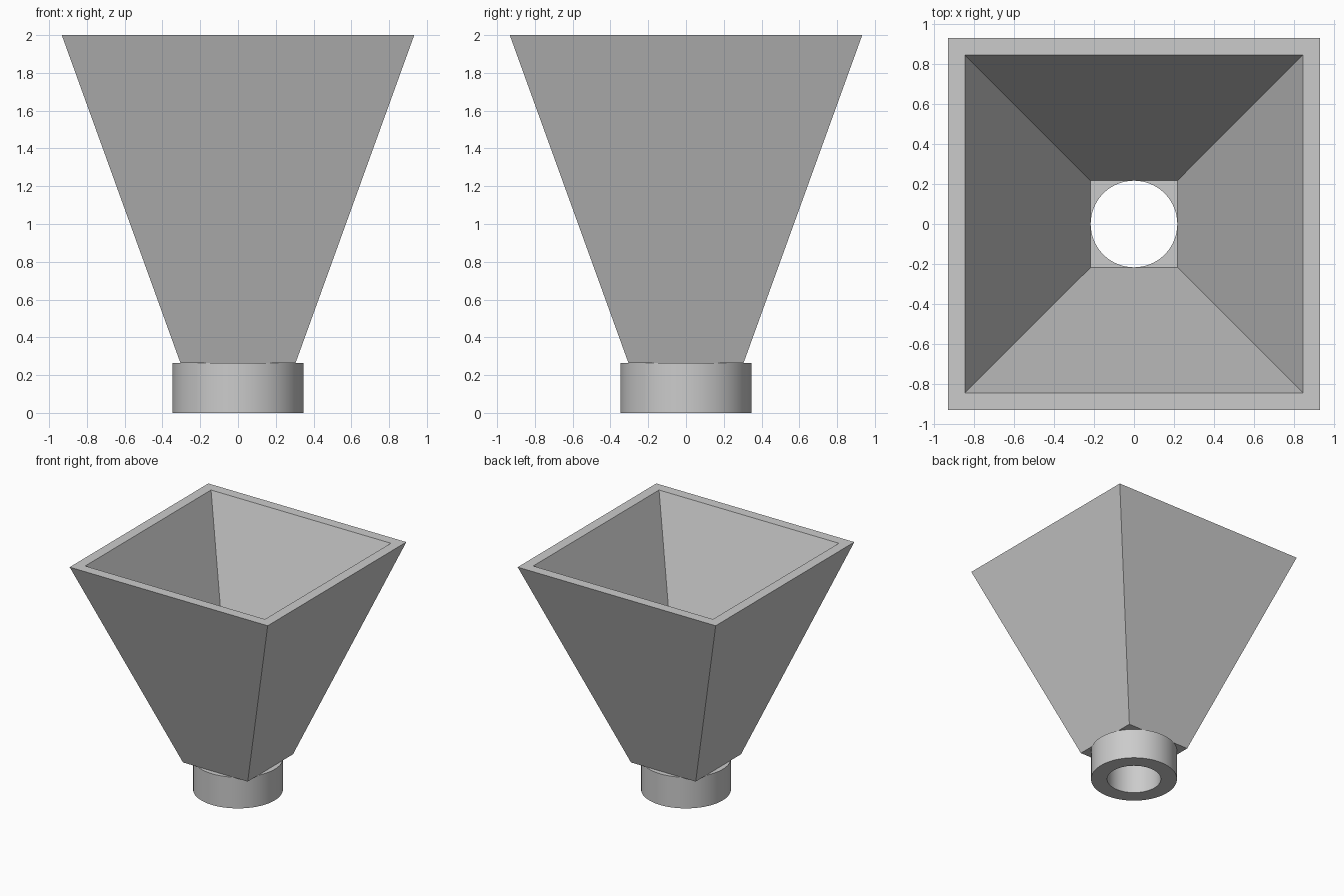
import bpy
import bmesh
from math import cos, sin, pi, sqrt, radians

cube = bpy.data.objects.get("Cube")
if cube:
    bpy.data.objects.remove(cube, do_unlink=True)

COLLAR_TOP = 0.265
BORE = 0.217

grey = bpy.data.materials.new("plain grey")
grey.use_nodes = True
grey.diffuse_color = (0.6, 0.6, 0.6, 1)
grey.node_tree.nodes["Principled BSDF"].inputs["Base Color"].default_value = grey.diffuse_color


def hollow_body(name, profile, sides, turn=0.0):
    """Sweep a closed (radius, z) profile around the z axis."""
    bm = bmesh.new()
    rings = []
    for r, z in profile:
        angles = [turn + 2 * pi * i / sides for i in range(sides)]
        rings.append([bm.verts.new((r * cos(a), r * sin(a), z)) for a in angles])
    for k, ring in enumerate(rings):
        after = rings[(k + 1) % len(rings)]
        for i in range(sides):
            j = (i + 1) % sides
            bm.faces.new((ring[i], ring[j], after[j], after[i]))
    bmesh.ops.recalc_face_normals(bm, faces=bm.faces)
    mesh = bpy.data.meshes.new(name)
    bm.to_mesh(mesh)
    bm.free()
    mesh.materials.append(grey)
    obj = bpy.data.objects.new(name, mesh)
    bpy.context.collection.objects.link(obj)
    return obj


# Square tapered hopper: half widths become corner radii
walls = [(0.305, COLLAR_TOP), (0.933, 2.0), (0.847, 2.0), (BORE, COLLAR_TOP)]
hollow_body("hopper", [(half * sqrt(2), z) for half, z in walls], 4, pi / 4)

# Round outlet collar with a straight bore
collar = hollow_body("outlet_collar",
                     [(0.347, 0), (0.347, COLLAR_TOP), (BORE, COLLAR_TOP), (BORE, 0)], 96)
bpy.ops.object.select_all(action='DESELECT')
collar.select_set(True)
bpy.context.view_layer.objects.active = collar
bpy.ops.object.shade_smooth_by_angle(angle=radians(30))
